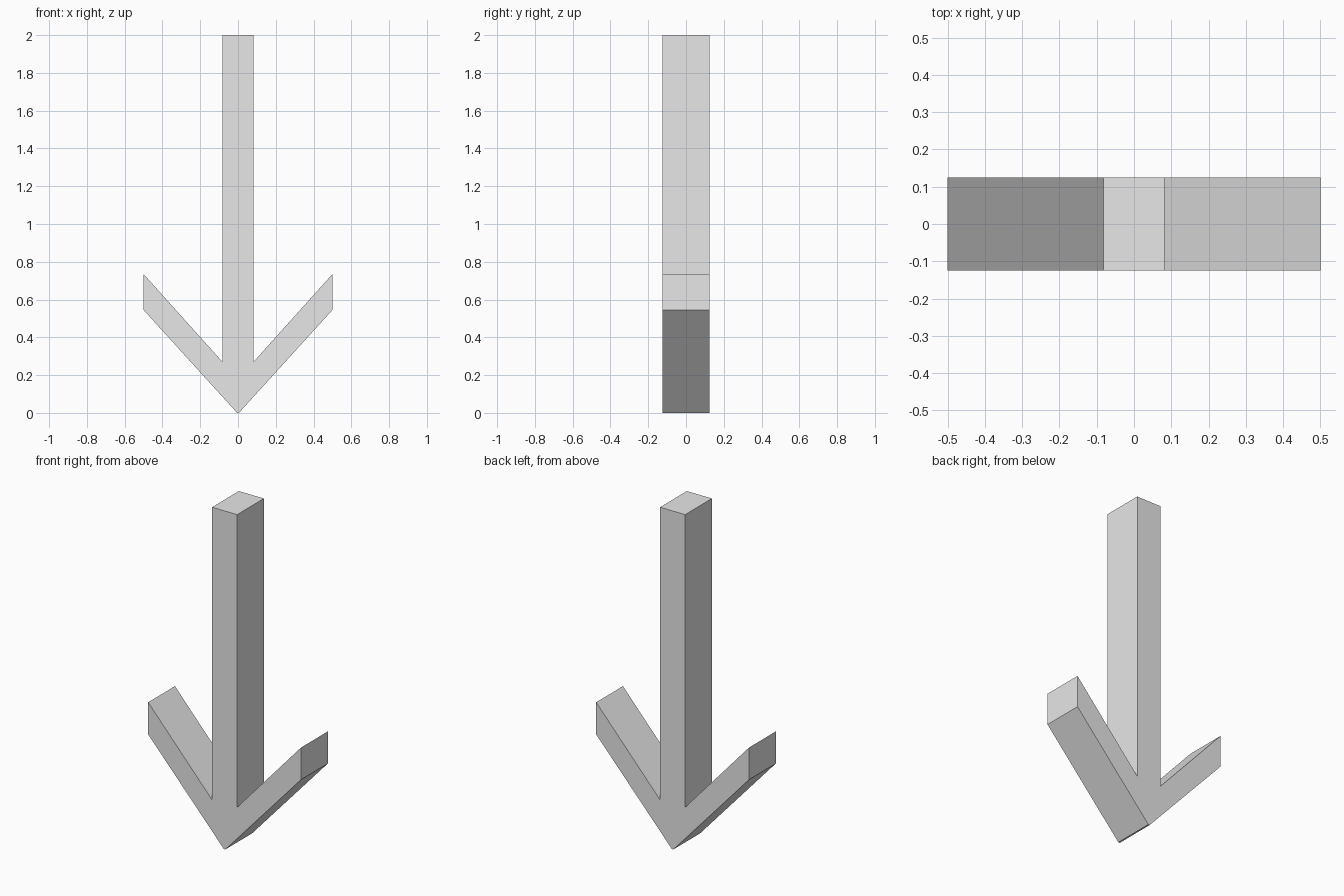
import bpy
import bmesh

cube = bpy.data.objects.get("Cube")
if cube:
    bpy.data.objects.remove(cube, do_unlink=True)

# Plain grey for the whole arrow
grey = bpy.data.materials.new("light_grey")
grey.use_nodes = True
colour = (0.8, 0.8, 0.8, 1)
grey.diffuse_color = colour
grey.node_tree.nodes["Principled BSDF"].inputs["Base Color"].default_value = colour

# Right half of the outline, from the tip up to the shaft's end
half = [(0.005, 0), (0.5, 0.545), (0.5, 0.735), (0.082, 0.27), (0.082, 2)]
outline = half + [(-x, z) for x, z in reversed(half)]
depth = 0.25

# Downward arrow: extrude the outline from front to back
bm = bmesh.new()
face = bm.faces.new([bm.verts.new((x, -depth / 2, z)) for x, z in outline])
result = bmesh.ops.extrude_face_region(bm, geom=[face], use_keep_orig=True)
back = [v for v in result["geom"] if isinstance(v, bmesh.types.BMVert)]
bmesh.ops.translate(bm, verts=back, vec=(0, depth, 0))
bmesh.ops.recalc_face_normals(bm, faces=bm.faces)

mesh = bpy.data.meshes.new("down_arrow")
bm.to_mesh(mesh)
bm.free()
mesh.materials.append(grey)
arrow = bpy.data.objects.new("down_arrow", mesh)
bpy.context.collection.objects.link(arrow)
